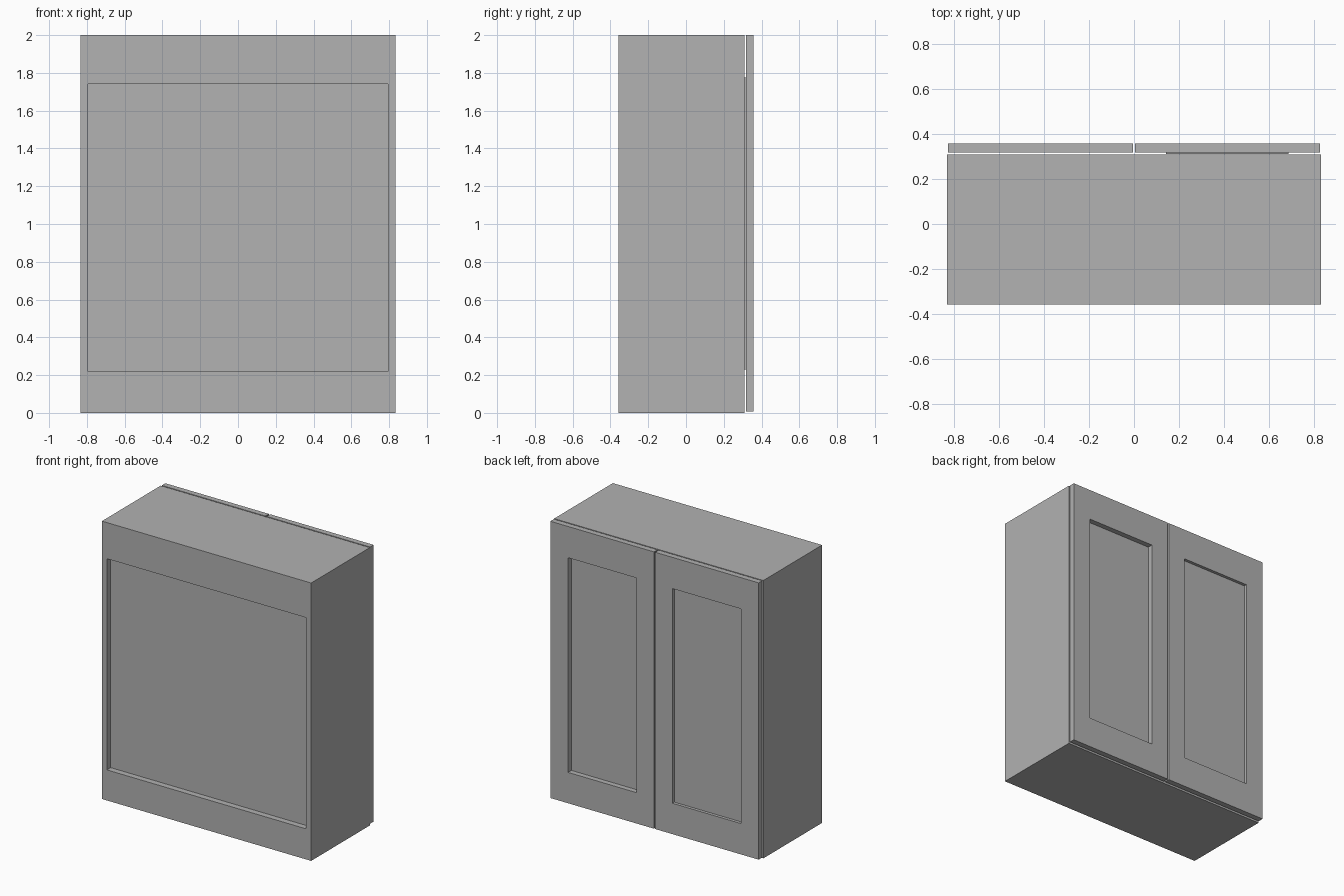
import bpy
import bmesh

cube = bpy.data.objects.get("Cube")
if cube:
    bpy.data.objects.remove(cube, do_unlink=True)

# One plain grey finish for the whole cabinet
grey = bpy.data.materials.new("plain grey")
grey.use_nodes = True
colour = (0.445, 0.445, 0.445, 1)
grey.diffuse_color = colour
grey.node_tree.nodes["Principled BSDF"].inputs["Base Color"].default_value = colour


def ring_solid(name, sections, closed=False):
    """Join rectangles ((x0, x1, z0, z1), y) in order; cap the ends or close the loop."""
    bm = bmesh.new()
    rings = []
    for (x0, x1, z0, z1), y in sections:
        corners = ((x0, z0), (x1, z0), (x1, z1), (x0, z1))
        rings.append([bm.verts.new((x, y, z)) for x, z in corners])
    pairs = list(zip(rings, rings[1:]))
    if closed:
        pairs.append((rings[-1], rings[0]))
    else:
        bm.faces.new(rings[0])
        bm.faces.new(rings[-1])
    for a, b in pairs:
        for i in range(4):
            j = (i + 1) % 4
            bm.faces.new((a[i], a[j], b[j], b[i]))
    bmesh.ops.recalc_face_normals(bm, faces=bm.faces)
    mesh = bpy.data.meshes.new(name)
    bm.to_mesh(mesh)
    bm.free()
    mesh.materials.append(grey)
    obj = bpy.data.objects.new(name, mesh)
    bpy.context.collection.objects.link(obj)
    return obj


# Carcass with a shallow recess in its -y face
outer = (-0.833, 0.833, 0, 2)
recess = (-0.793, 0.793, 0.22, 1.74)
ring_solid("cabinet_body", [(outer, 0.31), (outer, -0.358),
                            (recess, -0.358), (recess, -0.315)])

# Pair of framed doors; the left panel sits further back in its frame
back, face = 0.318, 0.358
for side, sign, panel_y in (("left", 1, (0.311, 0.32)), ("right", -1, (back, 0.336))):
    frame = (sign * 0.005, sign * 0.829, 0.008, 2)
    opening = (sign * 0.142, sign * 0.688, 0.23, 1.775)
    ring_solid(side + "_door_frame", [(frame, back), (frame, face),
                                      (opening, face), (opening, back)], closed=True)
    ring_solid(side + "_door_panel", [(opening, y) for y in panel_y])
